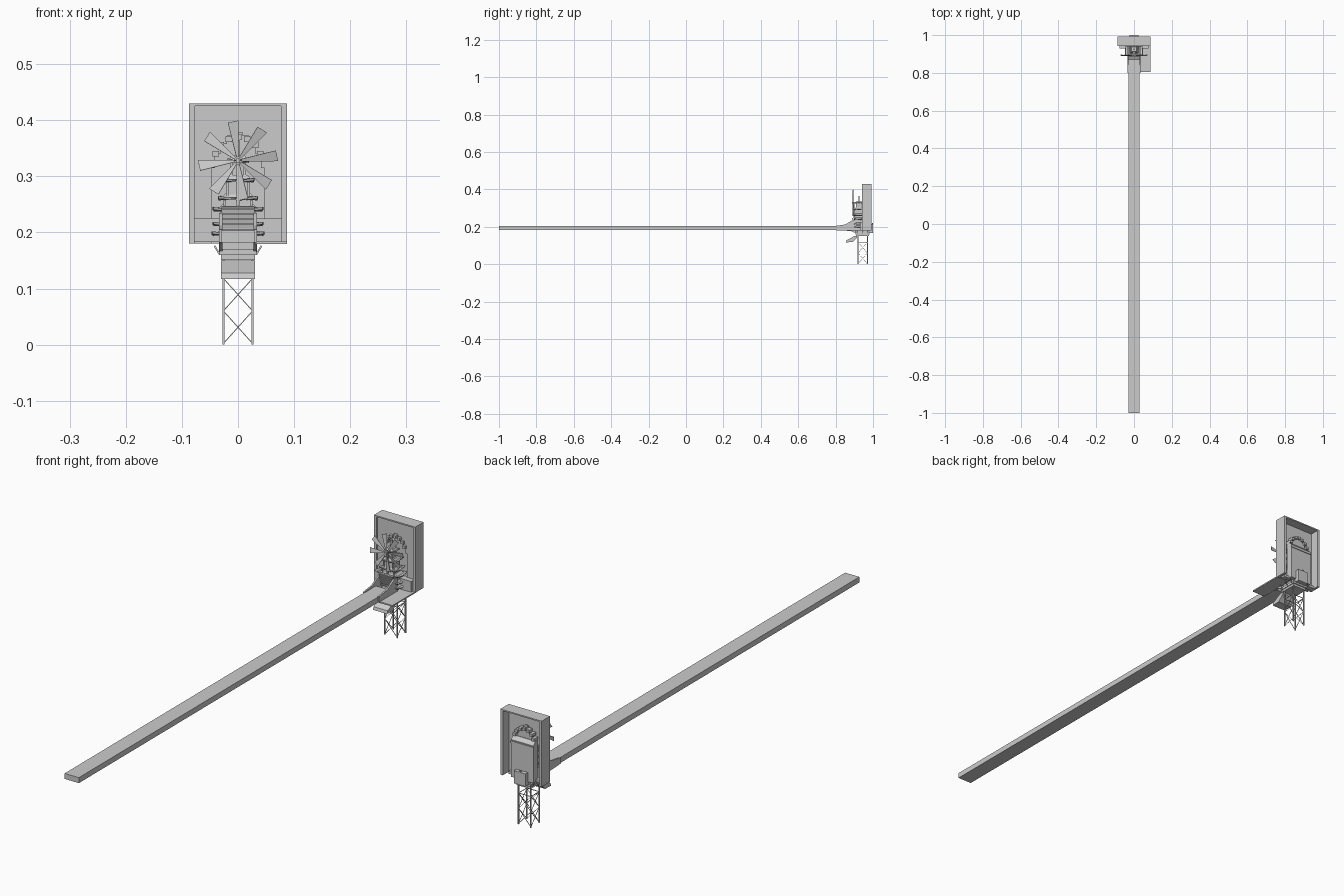
import bpy, bmesh, math
from mathutils import Vector, Matrix


def make(name, verts, faces):
    me = bpy.data.meshes.new(name)
    me.from_pydata(verts, [], faces)
    bm = bmesh.new()
    bm.from_mesh(me)
    bmesh.ops.recalc_face_normals(bm, faces=bm.faces)
    bm.to_mesh(me)
    bm.free()
    ob = bpy.data.objects.new(name, me)
    bpy.context.collection.objects.link(ob)
    return ob


def box(name, x0, x1, y0, y1, z0, z1):
    v = [(x, y, z) for x in (x0, x1) for y in (y0, y1) for z in (z0, z1)]
    return make(name, v, [(0, 1, 3, 2), (4, 6, 7, 5), (0, 4, 5, 1),
                          (2, 3, 7, 6), (0, 2, 6, 4), (1, 5, 7, 3)])


def prism(name, pts, a, b, axis):
    """Extrude a 2D profile from a to b along x (pts = y,z) or y (pts = x,z)."""
    n = len(pts)
    put = (lambda p, t: (t, p[0], p[1])) if axis == 'x' else (lambda p, t: (p[0], t, p[1]))
    v = [put(p, a) for p in pts] + [put(p, b) for p in pts]
    f = [tuple(range(n)), tuple(range(2 * n - 1, n - 1, -1))]
    f += [(i, (i + 1) % n, (i + 1) % n + n, i + n) for i in range(n)]
    return make(name, v, f)


def beam(name, a, b, t):
    a, b = Vector(a), Vector(b)
    ob = box(name, -t / 2, t / 2, -t / 2, t / 2, 0, (b - a).length)
    ob.data.transform(Matrix.Translation(a) @ (b - a).to_track_quat('Z', 'Y').to_matrix().to_4x4())
    return ob


def roof(name, hx, hy, cy, z):
    """Four-sided roof with upturned eaves."""
    v, f = [], []
    rings = [(0.62, 0.012, 0), (0.8, 0.004, 0), (1, 0.002, 0.005), (0.95, -0.001, 0.003), (0.6, 0, 0)]
    for s, dz, lift in rings:
        for sx, sy in [(-1, -1), (0, -1), (1, -1), (1, 0), (1, 1), (0, 1), (-1, 1), (-1, 0)]:
            v.append((sx * hx * s, cy + sy * hy * s, z + dz + lift * abs(sx * sy)))
    for r in range(4):
        for i in range(8):
            j = (i + 1) % 8
            f.append((r * 8 + i, r * 8 + j, r * 8 + 8 + j, r * 8 + 8 + i))
    f += [tuple(range(8)), tuple(range(39, 31, -1))]
    return make(name, v, f)


# long runway and its flared end
box("runway", -0.03, 0.03, -1, 0.87, 0.182, 0.203)
for s in (-1, 1):
    prism("runway_side_wall", [(0.8, 0.182), (0.8, 0.205), (0.85, 0.212), (0.89, 0.235),
                               (0.91, 0.235), (0.91, 0.165), (0.88, 0.178)],
          s * 0.028, s * 0.034, 'x')
box("side_platform", 0.03, 0.087, 0.805, 0.95, 0.179, 0.184)

# tall frame, open at the back, around a recessed panel
for s in (-1, 1):
    a, b = sorted((s * 0.077, s * 0.087))
    box("frame_side", a, b, 0.942, 0.992, 0.18, 0.43)
    a, b = sorted((s * 0.03, s * 0.078))
    box("low_side_block", a, b, 0.93, 0.955, 0.183, 0.225)
    box("low_block_foot", a, b - 0.01 if s > 0 else b, 0.955, 0.97, 0.18, 0.19)
box("frame_top", -0.077, 0.077, 0.942, 0.992, 0.425, 0.43)
half = [(0.047, 0.18), (0.047, 0.315), (0.041, 0.315), (0.041, 0.34), (0.031, 0.34),
        (0.031, 0.358), (0.02, 0.358), (0.02, 0.372), (0.008, 0.372), (0.008, 0.378)]
arch = half + [(-x, z) for x, z in reversed(half)]
outline = [(-0.077, 0.18), (-0.077, 0.425), (0.077, 0.425), (0.077, 0.18)]
prism("recessed_panel", outline + arch, 0.95, 0.955, 'y')

# rear housing behind the stepped arch
prism("rear_housing", [(0.96, 0.18), (0.96, 0.335), (0.972, 0.335), (0.985, 0.322), (0.985, 0.18)],
      -0.047, 0.047, 'x')
prism("stepped_arch_block", arch, 0.958, 0.97, 'y')
for i in range(7):
    t = math.radians(20 + i * 140 / 6)
    x, z = 0.042 * math.cos(t), 0.325 + 0.045 * math.sin(t)
    box("arch_stone", x - 0.006, x + 0.006, 0.94, 0.978, z - 0.005, z + 0.005)
box("rear_cornice", -0.049, 0.049, 0.983, 0.988, 0.31, 0.318)
box("rear_door_box", -0.024, 0.024, 0.98, 1.0, 0.167, 0.215)
box("rear_door_knob", -0.003, 0.003, 0.995, 1.0, 0.215, 0.22)

# tiered tower with upturned roofs
cy = 0.925
tiers = [(0.03, 0.047, 0.183, 0.195), (0.03, 0.045, 0.195, 0.212),
         (0.03, 0.045, 0.212, 0.238), (0.024, 0.036, 0.238, 0.258),
         (0.019, 0.029, 0.258, 0.29), (0.012, 0.02, 0.29, 0.325)]
for core, eave, z0, z1 in tiers:
    d = min(core, 0.02)
    box("tower_storey", -core, core, cy - d, cy + d, z0, z1)
    roof("tower_roof", eave, min(eave, 0.028), cy, z1)
    for sx in (-1, 1):
        beam("corner_post", (sx * core, cy - d - 0.002, z0), (sx * core, cy - d - 0.002, z1), 0.004)
beam("tower_spire", (0, cy, 0.33), (0, cy, 0.365), 0.006)

# slatted gate overhanging the runway end
prism("gate_panel", [(0.9, 0.2), (0.888, 0.245), (0.893, 0.247), (0.905, 0.202)], -0.029, 0.029, 'x')
for i in range(5):
    z = 0.206 + i * 0.009
    y = 0.9 - (z - 0.2) * 0.27
    box("gate_slat", -0.029, 0.029, y - 0.003, y + 0.002, z - 0.001, z + 0.001)

# eight-bladed windmill
hub = Vector((0, 0.893, 0.328))
beam("windmill_post", (0, 0.898, 0.245), (0, 0.898, 0.33), 0.005)
beam("windmill_axle", (0, 0.887, 0.328), (0, 0.945, 0.328), 0.008)
for k in range(8):
    blade = prism("windmill_blade", [(-0.002, 0.006), (0.002, 0.006), (0.01, 0.071), (-0.01, 0.069)],
                  -0.0008, 0.0008, 'y')
    blade.data.transform(Matrix.Translation(hub)
                         @ Matrix.Rotation(math.radians(-7 + 45 * k), 4, 'Y')
                         @ Matrix.Rotation(math.radians(15), 4, 'Z'))

# platform, chute and brackets under the tower
box("platform_deck", -0.033, 0.033, 0.905, 0.982, 0.16, 0.17)
box("platform_skirt", -0.03, 0.03, 0.91, 0.978, 0.151, 0.16)
box("platform_riser", -0.028, 0.028, 0.912, 0.976, 0.17, 0.183)
prism("lower_chute", [(0.855, 0.117), (0.858, 0.128), (0.9, 0.15), (0.915, 0.15), (0.915, 0.143),
                      (0.89, 0.118)], -0.03, 0.03, 'x')
for s in (-1, 1):
    for y in (0.915, 0.945, 0.972):
        beam("platform_bracket", (s * 0.032, y, 0.16), (s * 0.042, y, 0.176), 0.003)

# trestle legs with crossed braces
X, Y = (-0.026, 0.026), (0.92, 0.97)
for x in X:
    for y in Y:
        box("trestle_leg", x - 0.002, x + 0.002, y - 0.002, y + 0.002, 0, 0.152)
levels = [0.002, 0.06, 0.118]
sides = [((X[0], y), (X[1], y)) for y in Y] + [((x, Y[0]), (x, Y[1])) for x in X]
for p, q in sides:
    for z0, z1 in zip(levels, levels[1:]):
        beam("trestle_brace", (*p, z0), (*q, z1), 0.0016)
        beam("trestle_brace", (*q, z0), (*p, z1), 0.0016)
    beam("trestle_rail", (*p, 0.118), (*q, 0.118), 0.002)
